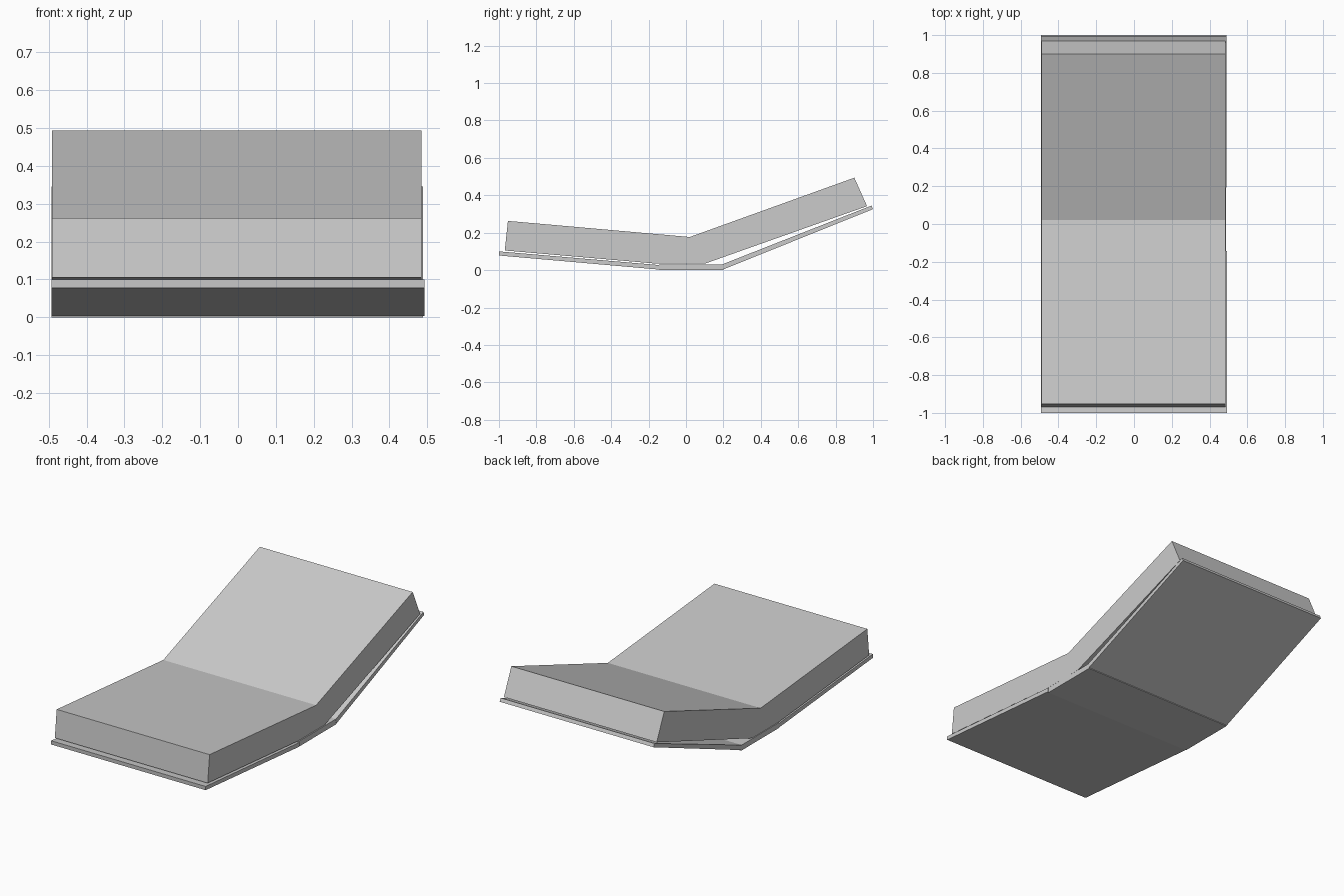
import bpy, bmesh

if "Cube" in bpy.data.objects:
    bpy.data.objects.remove(bpy.data.objects["Cube"])


def extrude_profile(name, profile, x0, x1):
    """Extrude a (y, z) outline along x into a closed solid."""
    bm = bmesh.new()
    face = bm.faces.new([bm.verts.new((x0, y, z)) for y, z in profile])
    out = bmesh.ops.extrude_face_region(bm, geom=[face])
    verts = [v for v in out["geom"] if isinstance(v, bmesh.types.BMVert)]
    bmesh.ops.translate(bm, verts=verts, vec=(x1 - x0, 0, 0))
    bmesh.ops.recalc_face_normals(bm, faces=bm.faces)
    mesh = bpy.data.meshes.new(name)
    bm.to_mesh(mesh)
    bm.free()
    obj = bpy.data.objects.new(name, mesh)
    bpy.context.collection.objects.link(obj)
    return obj


# Folded mattress, raised at both ends
extrude_profile("mattress", [
    (-0.952, 0.263), (-0.969, 0.105), (-0.15, 0.034), (0.10, 0.034),
    (0.968, 0.342), (0.90, 0.494), (0.02, 0.177)], -0.491, 0.485)

# Three thin hinged panels under the mattress
extrude_profile("foot_panel", [
    (-1.0, 0.100), (-0.999, 0.078), (-0.145, 0.003), (-0.143, 0.027)],
    -0.493, 0.493)
extrude_profile("middle_panel", [
    (-0.145, 0.031), (-0.145, 0.0), (0.20, 0.0), (0.20, 0.031)],
    -0.492, 0.488)
extrude_profile("back_panel", [
    (0.192, 0.030), (0.20, 0.004), (1.0, 0.326), (0.992, 0.345)],
    -0.493, 0.489)
